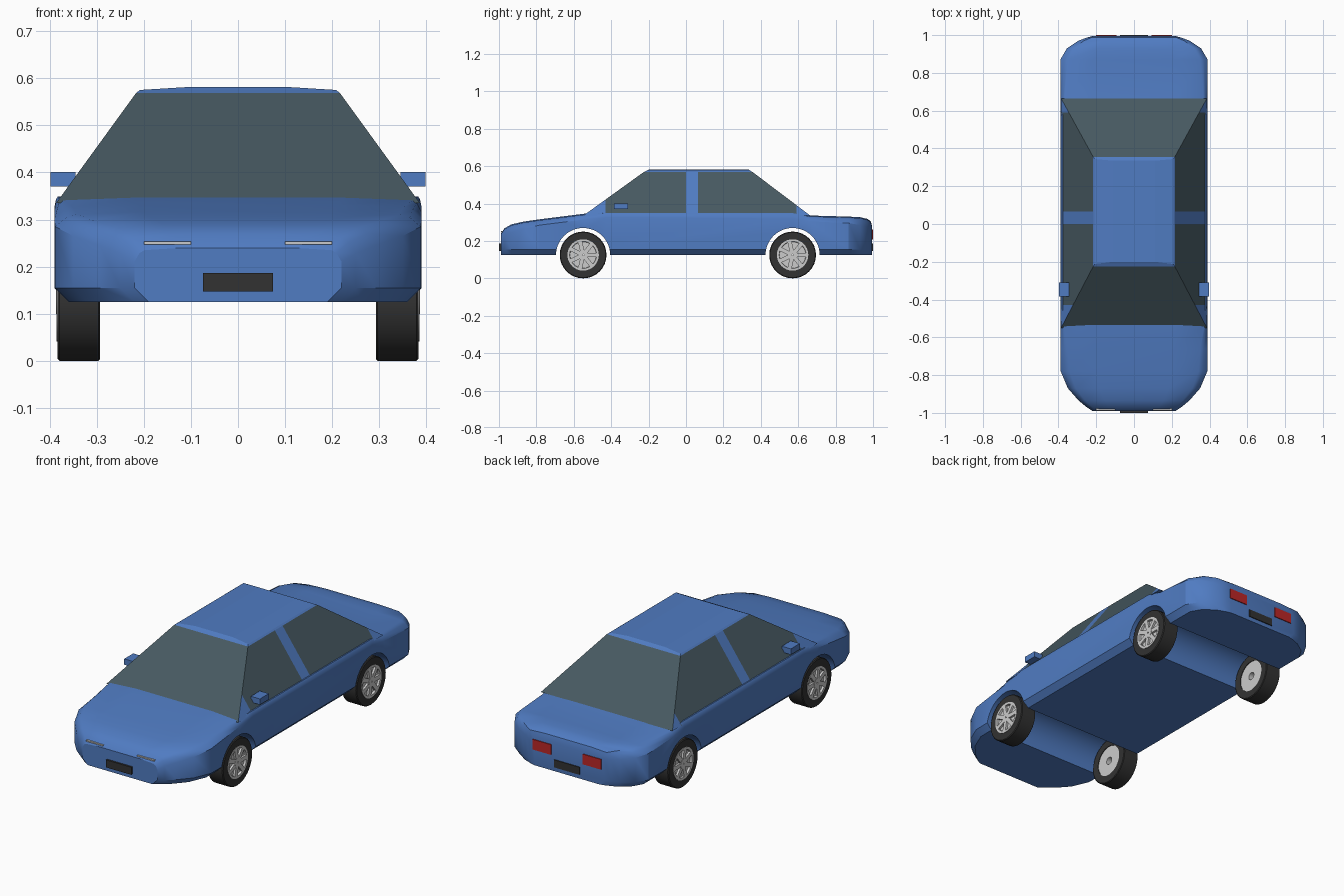
import bpy, bmesh, math
from mathutils import Vector, Matrix

if "Cube" in bpy.data.objects:
    bpy.data.objects.remove(bpy.data.objects["Cube"])


def material(name, rgb):
    m = bpy.data.materials.new(name)
    m.diffuse_color = (*rgb, 1)
    m.use_nodes = True
    m.node_tree.nodes["Principled BSDF"].inputs["Base Color"].default_value = m.diffuse_color
    return m


BLUE = material("blue paint", (0.08, 0.2, 0.54))
GLASS = material("tinted glass", (0.062, 0.1, 0.12))
RUBBER = material("dark rubber", (0.032, 0.032, 0.032))
METAL = material("light metal", (0.6, 0.6, 0.6))
RED = material("red lamp", (0.5, 0.02, 0.02))


def finish(bm, name, *mats, smooth=None):
    bmesh.ops.recalc_face_normals(bm, faces=bm.faces)
    me = bpy.data.meshes.new(name)
    bm.to_mesh(me)
    bm.free()
    ob = bpy.data.objects.new(name, me)
    bpy.context.collection.objects.link(ob)
    for m in mats:
        me.materials.append(m)
    if smooth:
        bpy.ops.object.select_all(action='DESELECT')
        ob.select_set(True)
        bpy.context.view_layer.objects.active = ob
        bpy.ops.object.shade_smooth_by_angle(angle=math.radians(smooth))
    return ob


def box(name, lo, hi, mat):
    bm = bmesh.new()
    lo, hi = Vector(lo), Vector(hi)
    bmesh.ops.create_cube(bm, size=1, matrix=Matrix.Translation((lo + hi) / 2)
                          @ Matrix.Diagonal((*(hi - lo), 1)))
    return finish(bm, name, mat)


def loft(bm, rings):
    vs = [[bm.verts.new(p) for p in r] for r in rings]
    n = len(vs[0])
    for a, b in zip(vs, vs[1:]):
        for i in range(n):
            bm.faces.new((a[i], a[(i + 1) % n], b[(i + 1) % n], b[i]))
    bm.faces.new(vs[0])
    bm.faces.new(vs[-1])


def lathe(bm, profile, y, z, side, seg=32):
    """Closed (x, radius) profile turned about the axle."""
    rings = []
    for i in range(seg):
        a = 2 * math.pi * i / seg
        rings.append([bm.verts.new((side * x, y + r * math.cos(a), z + r * math.sin(a)))
                      for x, r in profile])
    n = len(profile)
    for i in range(seg):
        p, q = rings[i], rings[(i + 1) % seg]
        for j in range(n):
            k = (j + 1) % n
            bm.faces.new((p[j], p[k], q[k], q[j]))


# Lower body: cross-sections along y (y, half width, top, shoulder height, flat share of the top)
stations = [(-0.99, .22, .24, .21, .90), (-.97, .25, .268, .228, .88), (-.935, .293, .288, .245, .88),
            (-.87, .35, .303, .265, .88), (-.78, .388, .316, .285, .88), (-.66, .39, .331, .30, .90),
            (-.54, .39, .346, .315, .95), (-.43, .39, .354, .325, .98), (.57, .39, .354, .32, .98),
            (.66, .39, .336, .305, .94), (.87, .39, .330, .295, .90), (.93, .355, .327, .285, .90),
            (.97, .295, .318, .275, .90), (.987, .25, .306, .268, .90), (.995, .22, .28, .25, .92)]
rings = []
for y, w, top, edge, f in stations:
    half = [(f * w * .6, top), (f * w, top - .005), ((f + 1) / 2 * w, (top + edge) / 2 + .004),
            (w, edge), (w, .155), (w - .03, .125)]
    rings.append([(x, y, z) for x, z in half] + [(-x, y, z) for x, z in reversed(half)])
bm = bmesh.new()
loft(bm, rings)
body = finish(bm, "body", BLUE)

# Wheel tunnels cut across the whole width
AXLES = (-.55, .57)
for y in AXLES:
    bm = bmesh.new()
    bmesh.ops.create_cone(bm, cap_ends=True, segments=48, radius1=.145, radius2=.145, depth=1,
                          matrix=Matrix.Translation((0, y, .124)) @ Matrix.Rotation(math.pi / 2, 4, 'Y'))
    cutter = finish(bm, "arch_cutter", BLUE)
    cutter.hide_render = True
    mod = body.modifiers.new("arch", 'BOOLEAN')
    mod.operation, mod.solver, mod.object = 'DIFFERENCE', 'EXACT', cutter
    bpy.context.view_layer.objects.active = body
    bpy.ops.object.modifier_apply(modifier="arch")
    bpy.data.objects.remove(cutter)
bpy.ops.object.select_all(action='DESELECT')
body.select_set(True)
bpy.context.view_layer.objects.active = body
bpy.ops.object.shade_smooth_by_angle(angle=math.radians(30))


# Cabin: tapered shell with a shallow roof crown
def rect(x, y0, y1, z):
    return [(-x, y0, z), (x, y0, z), (x, y1, z), (-x, y1, z)]


bm = bmesh.new()
loft(bm, [rect(.386, -.55, .665, .335), rect(.216, -.225, .355, .569),
          rect(.208, -.212, .344, .575), rect(.11, -.2, .335, .581)])
for y in (-.43, 0, .065, .59):
    bmesh.ops.bisect_plane(bm, geom=bm.verts[:] + bm.edges[:] + bm.faces[:],
                           plane_co=(0, y, 0), plane_no=(0, 1, 0))
bm.normal_update()
for fc in bm.faces:
    c, n = fc.calc_center_median(), fc.normal
    if c.z < .34 or c.z > .568:
        continue
    if abs(n.x) < .3:
        fc.material_index = 1
    else:
        fc.material_index = int(-.43 < c.y < 0 or .065 < c.y < .59)
finish(bm, "cabin", BLUE, GLASS)

# Wheels: tyre, dished rim with spokes, dark hub bore on the inner side
for side in (-1, 1):
    for y in AXLES:
        bm = bmesh.new()
        lathe(bm, [(.294, .083), (.293, .121), (.296, .125), (.379, .125), (.383, .121), (.383, .083)],
              y, .125, side)
        finish(bm, "tyre", RUBBER, smooth=30)
        bm = bmesh.new()
        lathe(bm, [(.297, .02), (.297, .084), (.385, .084), (.385, .072), (.374, .07), (.374, .02)],
              y, .125, side)
        for i in range(7):
            m = (Matrix.Translation((side * .379, y, .125)) @ Matrix.Rotation(2 * math.pi * i / 7, 4, 'X')
                 @ Matrix.Translation((0, .045, 0)) @ Matrix.Diagonal((.012, .058, .022, 1)))
            bmesh.ops.create_cube(bm, size=1, matrix=m)
        lathe(bm, [(.37, .004), (.37, .026), (.386, .026), (.386, .004)], y, .125, side, 20)
        finish(bm, "rim", METAL, smooth=30)
    # Mirrors and lamps
    xs = lambda a, b: sorted((side * a, side * b))
    a, b = xs(.345, .398)
    box("wing_mirror", (a, -.385, .37), (b, -.31, .401), BLUE)
    a, b = xs(.1, .2)
    box("headlight", (a, -.988, .247), (b, -.97, .253), METAL)
    a, b = xs(.093, .2)
    box("tail_light", (a, .992, .208), (b, .9995, .262), RED)

# Number plates, blank
box("front_plate", (-.074, -1, .147), (.074, -.988, .187), RUBBER)
box("rear_plate", (-.074, .992, .147), (.074, 1, .187), RUBBER)
